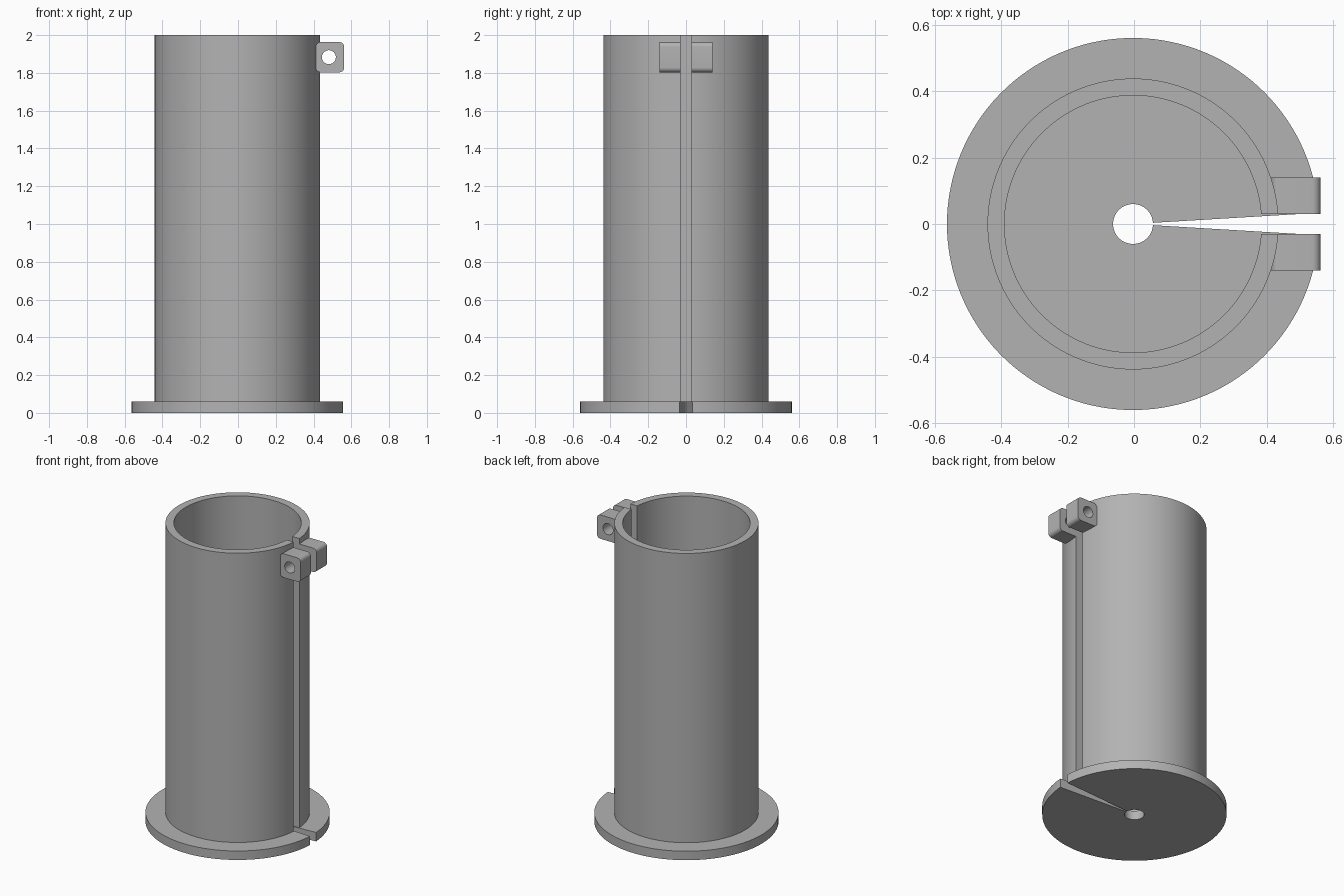
import bpy, bmesh
from math import asin, atan, cos, sin, pi, radians

if "Cube" in bpy.data.objects:
    bpy.data.objects.remove(bpy.data.objects["Cube"])

CX = -0.003      # axis of the tube
SLIT = 0.03      # half width of the slit
SEG = 128

grey = bpy.data.materials.new("plain grey")
grey.use_nodes = True
grey.diffuse_color = (0.45, 0.45, 0.45, 1)
grey.node_tree.nodes["Principled BSDF"].inputs["Base Color"].default_value = grey.diffuse_color


def band(name, outer, inner, place, low, high, closed):
    """Solid strip between two outlines with equal point counts, extruded low to high."""
    bm = bmesh.new()
    rings = [[bm.verts.new(place(u, v, h)) for u, v in line]
             for line, h in ((outer, low), (outer, high), (inner, high), (inner, low))]
    n = len(outer)
    for i in range(n if closed else n - 1):
        j = (i + 1) % n
        for a, b in zip(rings, rings[1:] + rings[:1]):
            bm.faces.new((a[i], a[j], b[j], b[i]))
    if not closed:
        for i in (0, -1):
            bm.faces.new([r[i] for r in rings])
    bmesh.ops.recalc_face_normals(bm, faces=bm.faces)
    mesh = bpy.data.meshes.new(name)
    bm.to_mesh(mesh)
    bm.free()
    mesh.materials.append(grey)
    obj = bpy.data.objects.new(name, mesh)
    bpy.context.collection.objects.link(obj)
    bpy.ops.object.select_all(action='DESELECT')
    obj.select_set(True)
    bpy.context.view_layer.objects.active = obj
    bpy.ops.object.shade_smooth_by_angle(angle=radians(30))
    return obj


def open_arc(radius, gap):
    """Arc around the axis, leaving a gap of +-gap radians on the +x side."""
    angles = [gap + (2 * pi - 2 * gap) * i / SEG for i in range(SEG + 1)]
    return [(CX + radius * cos(a), radius * sin(a)) for a in angles]


def upright(x, y, z):
    return (x, y, z)


def sideways(x, z, y):
    return (x, y, z)


# Base flange: disc with centre hole and tapering slit
wedge = atan(0.06)
band("base_flange", open_arc(0.56, wedge), open_arc(0.06, wedge), upright, 0, 0.06, False)

# Tube wall with parallel slit
R_OUT, R_IN = 0.438, 0.387
band("tube_wall", open_arc(R_OUT, asin(SLIT / R_OUT)), open_arc(R_IN, asin(SLIT / R_IN)),
     upright, 0.06, 2, False)

# Clamp lugs: rounded blocks with a bolt hole, one on each side of the slit
LX, LZ, HW, HH, ROUND, STEPS = 0.487, 1.883, 0.075, 0.08, 0.025, 9
block, hole = [], []
for corner, (sx, sz) in enumerate(((1, 1), (-1, 1), (-1, -1), (1, -1))):
    for k in range(STEPS):
        a = pi / 2 * (corner + k / (STEPS - 1))
        block.append((LX + sx * (HW - ROUND) + ROUND * cos(a),
                      LZ + sz * (HH - ROUND) + ROUND * sin(a)))
        b = pi / 2 * (corner + (k + 0.5) / STEPS)
        hole.append((LX - 0.006 + 0.037 * cos(b), LZ + 0.037 * sin(b)))
for name, side in (("clamp_lug_back", 1), ("clamp_lug_front", -1)):
    band(name, block, hole, sideways, side * SLIT, side * 0.14, True)
